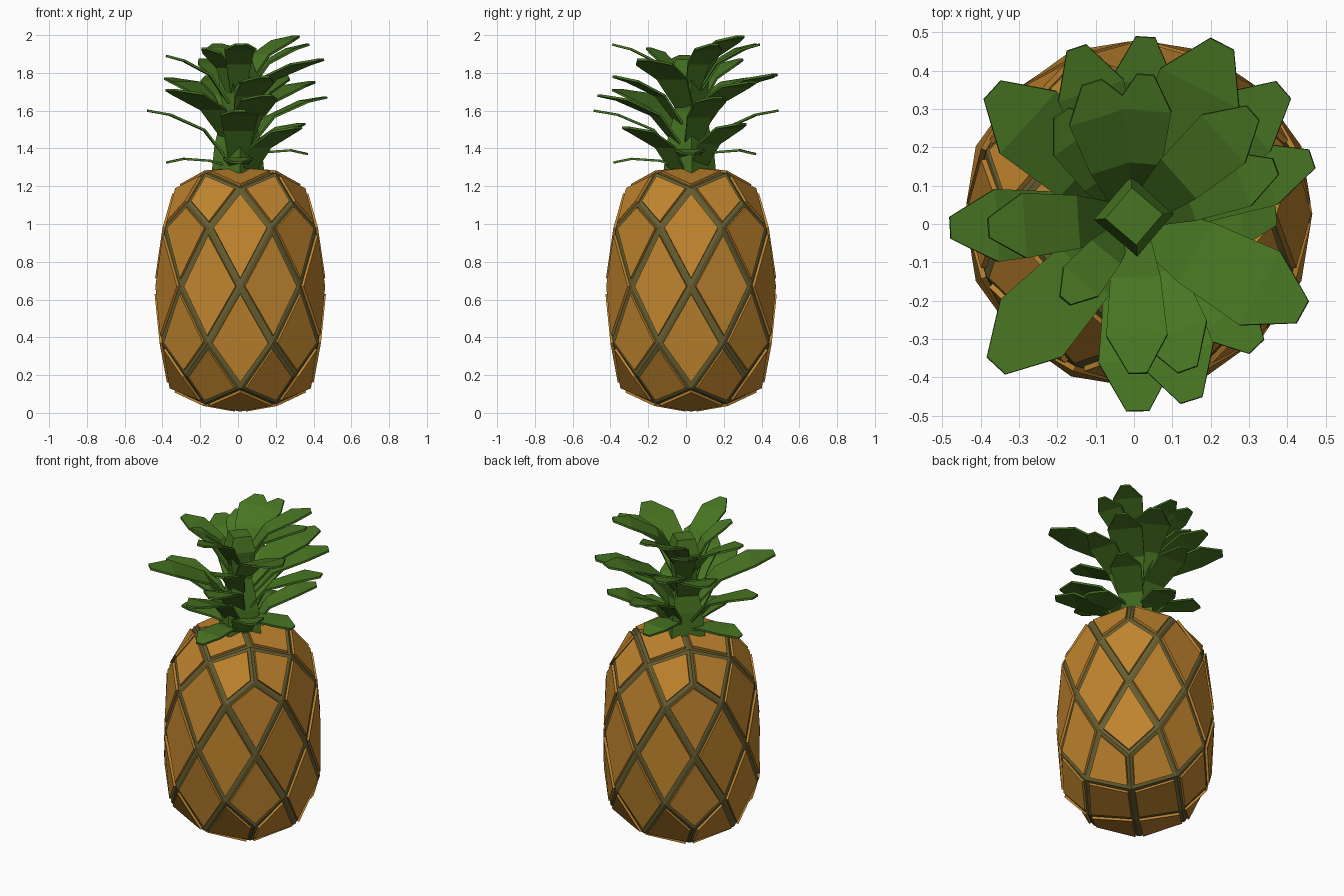
import bpy, bmesh, math
from mathutils import Vector

if "Cube" in bpy.data.objects:
    bpy.data.objects.remove(bpy.data.objects["Cube"])


def material(name, rgb):
    m = bpy.data.materials.new(name)
    m.diffuse_color = (*rgb, 1)
    m.use_nodes = True
    m.node_tree.nodes["Principled BSDF"].inputs["Base Color"].default_value = m.diffuse_color
    return m


ORANGE = material("orange_skin", (0.52, 0.23, 0.027))
OLIVE = material("olive_groove", (0.13, 0.11, 0.03))
GREEN = material("leaf_green", (0.064, 0.178, 0.016))
CX, CY = 0.012, 0.027


def finish(bm, name, mats):
    bmesh.ops.recalc_face_normals(bm, faces=bm.faces)
    me = bpy.data.meshes.new(name)
    bm.to_mesh(me)
    bm.free()
    for m in mats:
        me.materials.append(m)
    ob = bpy.data.objects.new(name, me)
    bpy.context.collection.objects.link(ob)
    return ob


# Fruit body: diamond lattice, four-fold around the axis
def build_body():
    bm = bmesh.new()

    def ring(r, z, n, start):
        return [bm.verts.new((CX + r * math.cos(math.radians(start + i * 360 / n)),
                              CY + r * math.sin(math.radians(start + i * 360 / n)), z))
                for i in range(n)]

    mid = ring(0.445, 0.67, 8, 0)

    # end cap: centre, inner diagonal, edge middle, corner, shoulder
    def cap(zc, inner, edge, corner, shoulder):
        t = bm.verts.new((CX, CY, zc))
        a = ring(*inner, 4, 45)
        b = ring(*edge, 4, 0)
        c = ring(*corner, 4, 45)
        d = ring(*shoulder, 8, 22.5)
        for k in range(4):
            n = (k + 1) % 4
            bm.faces.new((t, a[k - 1], b[k], a[k]))
            bm.faces.new((a[k], b[k], d[2 * k], c[k]))
            bm.faces.new((a[k], c[k], d[2 * k + 1], b[n]))
            bm.faces.new((b[k], d[2 * k - 1], mid[2 * k], d[2 * k]))
            bm.faces.new((c[k], d[2 * k], mid[2 * k + 1], d[2 * k + 1]))
        return d

    top = cap(1.293, (0.262, 1.27), (0.34, 1.19), (0.392, 1.11), (0.43, 0.98))
    low = cap(0.012, (0.27, 0.05), (0.37, 0.13), (0.41, 0.2), (0.447, 0.37))
    for i in range(8):
        bm.faces.new((mid[i], top[i], mid[(i + 1) % 8], low[i]))
    bmesh.ops.recalc_face_normals(bm, faces=bm.faces)

    # grooves around every plate, then raise the plates
    plates = list(bm.faces)
    grooves = bmesh.ops.inset_individual(bm, faces=plates, thickness=0.019,
                                         use_even_offset=True)["faces"]
    for f in grooves:
        f.material_index = 1
    bmesh.ops.inset_individual(bm, faces=plates, thickness=0.0005, depth=0.014)
    finish(bm, "fruit_body", [ORANGE, OLIVE])


# Central stalk with a faceted bud on top
def build_stalk():
    bm = bmesh.new()
    rows = []
    for r, z in ((0.14, 1.27), (0.125, 1.42), (0.08, 1.6), (0.105, 1.78), (0.075, 1.87)):
        rows.append([bm.verts.new((r * math.cos(i * math.pi / 2 + 0.08),
                                   0.02 + r * math.sin(i * math.pi / 2 + 0.08), z))
                     for i in range(4)])
    for lo, hi in zip(rows, rows[1:]):
        for i in range(4):
            j = (i + 1) % 4
            bm.faces.new((lo[i], lo[j], hi[j], hi[i]))
    bm.faces.new(rows[0][::-1])
    bm.faces.new(rows[-1])
    finish(bm, "crown_stalk", [GREEN])


# Arched blade with a blunt tip, from the stalk to the tip point
def build_leaf(name, x, y, z, half, rise, arch):
    bm = bmesh.new()
    base = Vector((0.0, 0.015, z - rise))
    flat = Vector((x, y, z)) - base
    flat.z = 0
    base += flat.normalized() * 0.05
    run = flat * (1 - 0.05 / flat.length)
    side = Vector((-flat.y, flat.x, 0)).normalized()
    rows = []
    for t, h, w in ((0, 0, 0.5), (0.3, arch[0], 0.82), (0.72, arch[1], 1.0), (1, 1, 0.3)):
        p = base + run * t + Vector((0, 0, rise * h))
        rows.append([bm.verts.new(p + side * half * w * s) for s in (-1, 1)])
    for a, b in zip(rows, rows[1:]):
        bm.faces.new((a[0], b[0], b[1], a[1]))
    ob = finish(bm, name, [GREEN])
    mod = ob.modifiers.new("thickness", "SOLIDIFY")
    mod.thickness = 0.012
    mod.offset = 0


build_body()
build_stalk()

# Per layer: rise, arch heights, then tip x, y, z and half width of each leaf
LAYERS = {
    "lower_leaf": (0.02, (1.5, 2.0), [
        (-0.38, 0, 1.325, 0.08), (0, -0.385, 1.325, 0.08),
        (0.37, 0.02, 1.37, 0.08), (0.02, 0.37, 1.37, 0.08)]),
    "middle_leaf": (0.27, (0.62, 0.92), [
        (-0.48, -0.01, 1.6, 0.095), (0.01, -0.488, 1.6, 0.1),
        (0.03, 0.488, 1.6, 0.085), (0.465, 0.17, 1.67, 0.085),
        (0.15, -0.46, 1.68, 0.1), (-0.36, -0.37, 1.71, 0.11),
        (-0.37, 0.35, 1.77, 0.11), (0.32, -0.32, 1.51, 0.09),
        (0.34, 0.3, 1.53, 0.09), (0.39, 0.35, 1.75, 0.1)]),
    "upper_leaf": (0.25, (0.6, 0.9), [
        (-0.38, -0.01, 1.89, 0.085), (0.01, -0.39, 1.95, 0.08),
        (0.44, -0.23, 1.87, 0.11), (0.23, 0.47, 1.79, 0.115),
        (0.31, 0.29, 1.993, 0.085), (0.03, 0.39, 1.95, 0.075),
        (-0.11, 0.37, 1.95, 0.09), (-0.15, 0.46, 1.78, 0.09),
        (-0.19, 0.29, 1.87, 0.08), (0.37, 0.15, 1.95, 0.075),
        (0.14, -0.38, 1.78, 0.09), (-0.18, -0.2, 1.93, 0.06)]),
}
for name, (rise, arch, tips) in LAYERS.items():
    for i, tip in enumerate(tips):
        build_leaf(f"{name}_{i + 1}", *tip, rise, arch)
